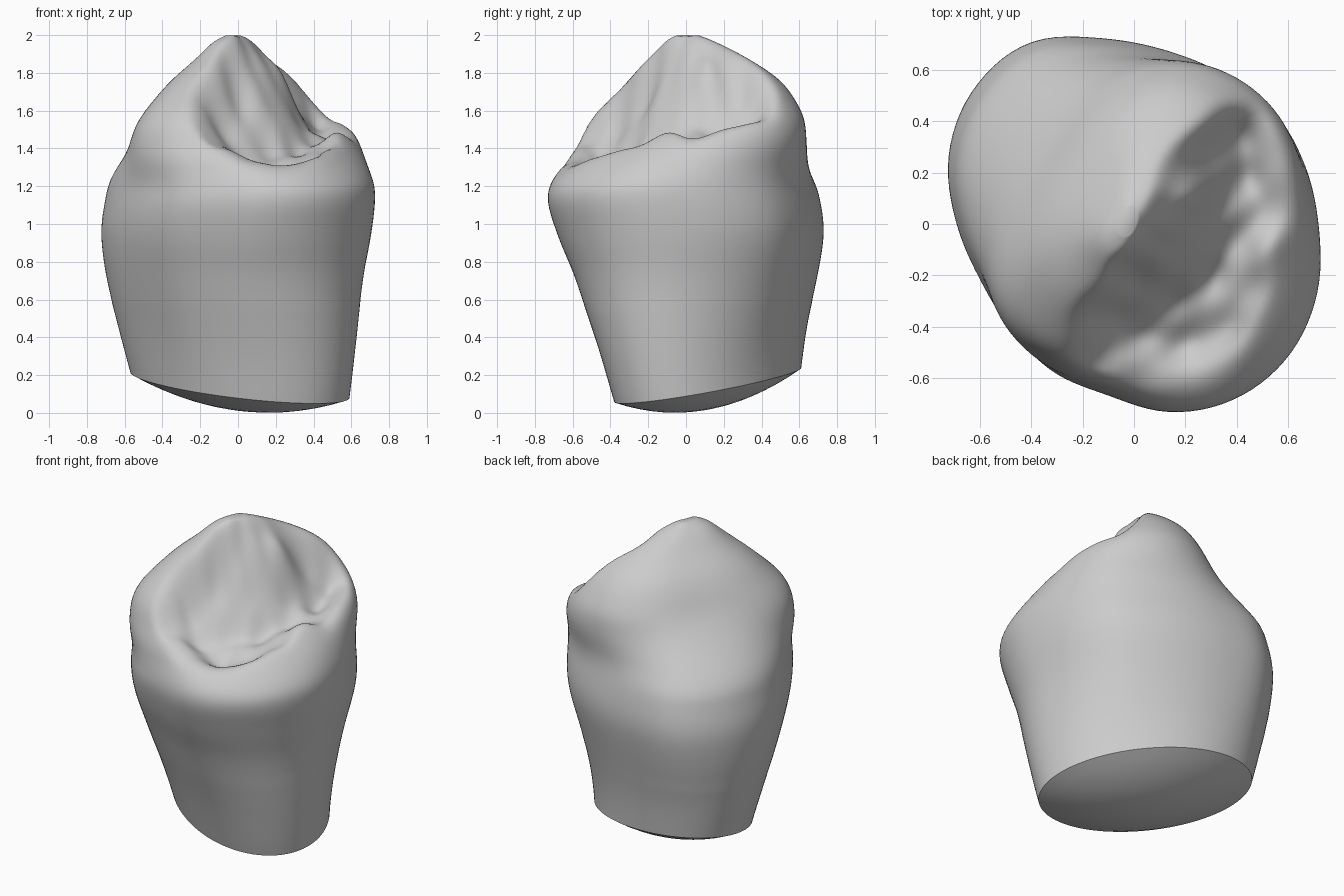
import bpy
import bmesh
import math
from mathutils import Matrix, Vector

SEGMENTS = 112
WALL_STEPS = 8
BASE_RINGS = 8

# Horizontal extents of the body by height: z, x min, x max, y min, y max
LEVELS = [
    (.148, -.57, .59, -.38, .61), (.4, -.63, .625, -.465, .64),
    (.7, -.695, .665, -.585, .69), (.95, -.725, .71, -.69, .725),
    (1.15, -.70, .73, -.74, .70), (1.3, -.665, .71, -.67, .65),
    (1.45, -.585, .655, -.54, .605), (1.6, -.475, .55, -.43, .555),
    (1.75, -.35, .45, -.31, .465), (1.87, -.22, .33, -.2, .31),
    (1.96, -.13, .15, -.11, .15), (2.0, -.06, .01, -.04, .06),
]

# Radius of the rounded outline around the belly, at even angles
OUTLINE = [.715, .705, .703, .683, .69, .735, .815, .812, .768,
           .695, .642, .635, .652, .662, .73, .77, .777, .753]

# Biting surface: ridges, hollows and low rim
CROWN = [
    (-.4, 0, 2.3), (-.5, -.4, 2), (0, .5, 2.2), (-.2, .3, 2.4), (-.6, .3, 2.3),
    (0, .7, 2.1), (.4, .62, 1.75), (-.3, -.3, 2), (-.38, -.5, 1.8),
    (.02, .08, 2.07), (-.04, -.07, 2.04), (-.13, -.22, 1.89), (-.22, -.36, 1.7),
    (.1, .1, 1.93), (.22, .1, 1.83), (.33, .06, 1.52), (.38, -.05, 1.42),
    (.12, 0, 1.87), (.1, -.12, 1.73), (.19, -.15, 1.56), (0, -.22, 1.6),
    (-.08, -.36, 1.45), (.02, -.42, 1.33), (.15, -.3, 1.36), (.3, -.2, 1.36),
    (.2, -.45, 1.25), (.31, .28, 1.6), (.25, .4, 1.85), (.14, .28, 1.9),
    (.4, .33, 1.5), (.42, .18, 1.44), (.5, .46, 1.55),
    (.6, .2, 1.5), (.58, .35, 1.53), (.62, .03, 1.44), (.58, -.12, 1.53),
    (.6, -.26, 1.45), (.55, -.37, 1.44), (.45, -.5, 1.38), (.3, -.6, 1.31),
    (.2, -.63, 1.3), (0, -.58, 1.36), (-.14, -.49, 1.45), (.48, .05, 1.44),
    (.45, -.25, 1.38), (.35, -.4, 1.3),
]


def spline(a, b, c, d, t):
    return b + .5 * t * (c - a + t * (2 * a - 5 * b + 4 * c - d
                                      + t * (3 * (b - c) + d - a)))


def mix(a, b, t):
    t = max(0, min(1, t))
    return a + (b - a) * t * t * (3 - 2 * t)


def belly_radius(angle):
    n = len(OUTLINE)
    f = angle / math.tau * n
    i = int(f)
    return spline(*(OUTLINE[(i + k) % n] for k in (-1, 0, 1, 2)), f - i) / .725


def base_radius(angle, skew=.335):
    """Slanted oval of the cut base."""
    return math.sqrt((1 - skew * skew) / (1 + skew * math.sin(2 * angle)))


def peak_radius(angle):
    """Blade-like section along the main ridge, with a fuller front corner."""
    corner = max(0, math.cos(angle - math.radians(222))) ** 8
    return 1 + .18 * math.cos(2 * (angle - math.radians(58))) + .1 * corner


def level_at(f):
    last = len(LEVELS) - 1
    i = min(int(f), last - 1)
    rows = [LEVELS[max(0, min(last, i + k))] for k in (-1, 0, 1, 2)]
    return [spline(*col, f - i) for col in zip(*rows)]


def crown_height(x, y):
    """Locally fitted plane through the nearby crown points."""
    m = Matrix.Diagonal((1e-6, 1e-6, 1e-6))
    rhs = Vector((0, 0, 0))
    for px, py, pz in CROWN:
        dx, dy = px - x, py - y
        w = 1 / (dx * dx + dy * dy + .003) ** 2
        row = Vector((1, dx, dy))
        for i in range(3):
            m[i] = m[i] + row * (w * row[i])
        rhs += row * (w * pz)
    return (m.inverted() @ rhs)[0]


def soft_min(a, b, k=.05):
    h = max(k - abs(a - b), 0) / k
    return min(a, b) - h * h * k / 4


def base_tilt(x, y):
    return -.073 * x + .153 * (y - .11)


def section_point(row, angle):
    z, x0, x1, y0, y1 = row
    r = mix(base_radius(angle), belly_radius(angle), (z - .15) / .9)
    r = mix(r, peak_radius(angle), (z - 1.16) / .46)
    x = (x0 + x1) / 2 + (x1 - x0) / 2 * r * math.cos(angle)
    y = (y0 + y1) / 2 + (y1 - y0) / 2 * r * math.sin(angle)
    return x, y, z


angles = [math.tau * i / SEGMENTS for i in range(SEGMENTS)]
bm = bmesh.new()
rings = []

# Bulging underside
bottom = level_at(0)
cx, cy = (bottom[1] + bottom[2]) / 2, (bottom[3] + bottom[4]) / 2
for j in range(1, BASE_RINGS):
    s = j / BASE_RINGS
    ring = []
    for a in angles:
        x, y, z = section_point(bottom, a)
        x, y = cx + (x - cx) * s, cy + (y - cy) * s
        ring.append(bm.verts.new((x, y, z + base_tilt(x, y) - .128 * (1 - s * s))))
    rings.append(ring)

# Side wall and crown
for j in range((len(LEVELS) - 1) * WALL_STEPS + 1):
    row = level_at(j / WALL_STEPS)
    ring = []
    for a in angles:
        x, y, z = section_point(row, a)
        z += base_tilt(x, y) * max(0, 1 - (z - .148) / .6)
        if z > 1.15:
            z = soft_min(z, crown_height(x, y))
        ring.append(bm.verts.new((x, y, z)))
    rings.append(ring)

for low, high in zip(rings, rings[1:]):
    for i in range(SEGMENTS):
        k = (i + 1) % SEGMENTS
        bm.faces.new((low[i], low[k], high[k], high[i]))
bm.faces.new(rings[0][::-1])
bm.faces.new(rings[-1])

# Soften the crown
upper = [v for v in bm.verts if v.co.z > .6]
for _ in range(4):
    bmesh.ops.smooth_vert(bm, verts=upper, factor=.5,
                          use_axis_x=True, use_axis_y=True, use_axis_z=True)
bmesh.ops.recalc_face_normals(bm, faces=bm.faces)

cube = bpy.data.objects.get("Cube")
if cube:
    bpy.data.objects.remove(cube, do_unlink=True)

mesh = bpy.data.meshes.new("tooth_crown")
bm.to_mesh(mesh)
bm.free()
tooth = bpy.data.objects.new("tooth_crown", mesh)
bpy.context.collection.objects.link(tooth)

grey = bpy.data.materials.new("light grey")
grey.use_nodes = True
grey.diffuse_color = (.6, .6, .6, 1)
grey.node_tree.nodes["Principled BSDF"].inputs["Base Color"].default_value = (.6, .6, .6, 1)
mesh.materials.append(grey)

bpy.ops.object.select_all(action="DESELECT")
tooth.select_set(True)
bpy.context.view_layer.objects.active = tooth
bpy.ops.object.shade_smooth_by_angle(angle=math.radians(45))
